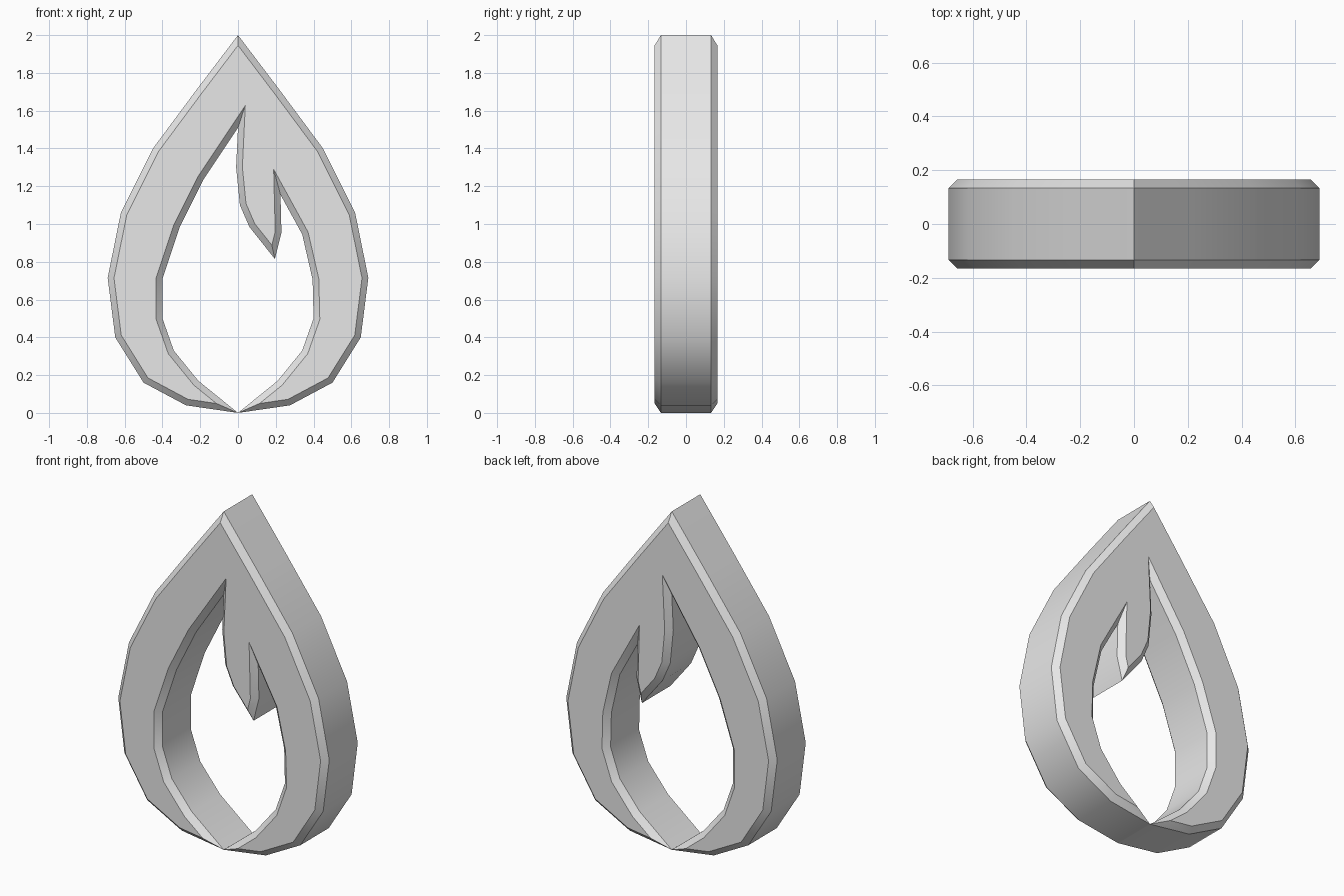
import bpy
import bmesh
import math
from mathutils import Vector

cube = bpy.data.objects.get("Cube")
if cube:
    bpy.data.objects.remove(cube, do_unlink=True)

HALF_DEPTH = 0.166
CHAMFER = 0.033

# Outer teardrop: right side from bottom to tip, mirrored for the left
outer_right = [(0, 0), (0.275, 0.04), (0.5, 0.16), (0.65, 0.4), (0.69, 0.715),
               (0.62, 1.06), (0.45, 1.4), (0.22, 1.71)]
outer = outer_right + [(0, 2)] + [(-x, z) for x, z in reversed(outer_right)]

# Inner opening: lower bowl, left wall, hanging tongue, right wall
bowl = [(0.21, 0.17), (0.34, 0.33), (0.4, 0.5)]
left_wall = [(-0.4, 0.71), (-0.31, 0.98), (-0.18, 1.24), (0, 1.51)]
tongue = [(-0.01, 1.3), (0.01, 1.1), (0.06, 0.985), (0.195, 0.815), (0.23, 0.955)]
right_wall = [(0.225, 1.155), (0.34, 0.945), (0.395, 0.705)]
inner = [(-x, z) for x, z in bowl] + left_wall + tongue + right_wall + bowl[::-1]

outline = [Vector(p) for p in outer + inner]


def inset(points, width):
    """Mitred offset of a closed anticlockwise outline."""
    result = []
    for i, p in enumerate(points):
        a = (p - points[i - 1]).normalized()
        b = (points[(i + 1) % len(points)] - p).normalized()
        na, nb = Vector((-a.y, a.x)), Vector((-b.y, b.x))
        result.append(p + (na + nb) * width / (1 + na.dot(nb)))
    return result


# Flame body: two caps joined by chamfers and a straight wall
cap = inset(outline, CHAMFER)
wall_y = HALF_DEPTH - CHAMFER
bm = bmesh.new()
rings = [[bm.verts.new((p.x, y, p.y)) for p in pts]
         for pts, y in ((cap, -HALF_DEPTH), (outline, -wall_y),
                        (outline, wall_y), (cap, HALF_DEPTH))]
count = len(outline)
for near, far in zip(rings, rings[1:]):
    for i in range(count):
        j = (i + 1) % count
        bm.faces.new((near[i], near[j], far[j], far[i]))
bm.faces.new(rings[0])
bm.faces.new(rings[-1])
bmesh.ops.recalc_face_normals(bm, faces=bm.faces[:])

mesh = bpy.data.meshes.new("flame_body")
bm.to_mesh(mesh)
bm.free()
flame = bpy.data.objects.new("flame_body", mesh)
bpy.context.collection.objects.link(flame)

# Plain grey finish
grey = bpy.data.materials.new("light_grey")
grey.use_nodes = True
colour = (0.8, 0.8, 0.8, 1)
grey.diffuse_color = colour
for node in grey.node_tree.nodes:
    if node.type == 'BSDF_PRINCIPLED':
        node.inputs["Base Color"].default_value = colour
mesh.materials.append(grey)

# Smooth walls with crisp chamfer edges
bpy.ops.object.select_all(action='DESELECT')
flame.select_set(True)
bpy.context.view_layer.objects.active = flame
bpy.ops.object.shade_smooth_by_angle(angle=math.radians(30))
